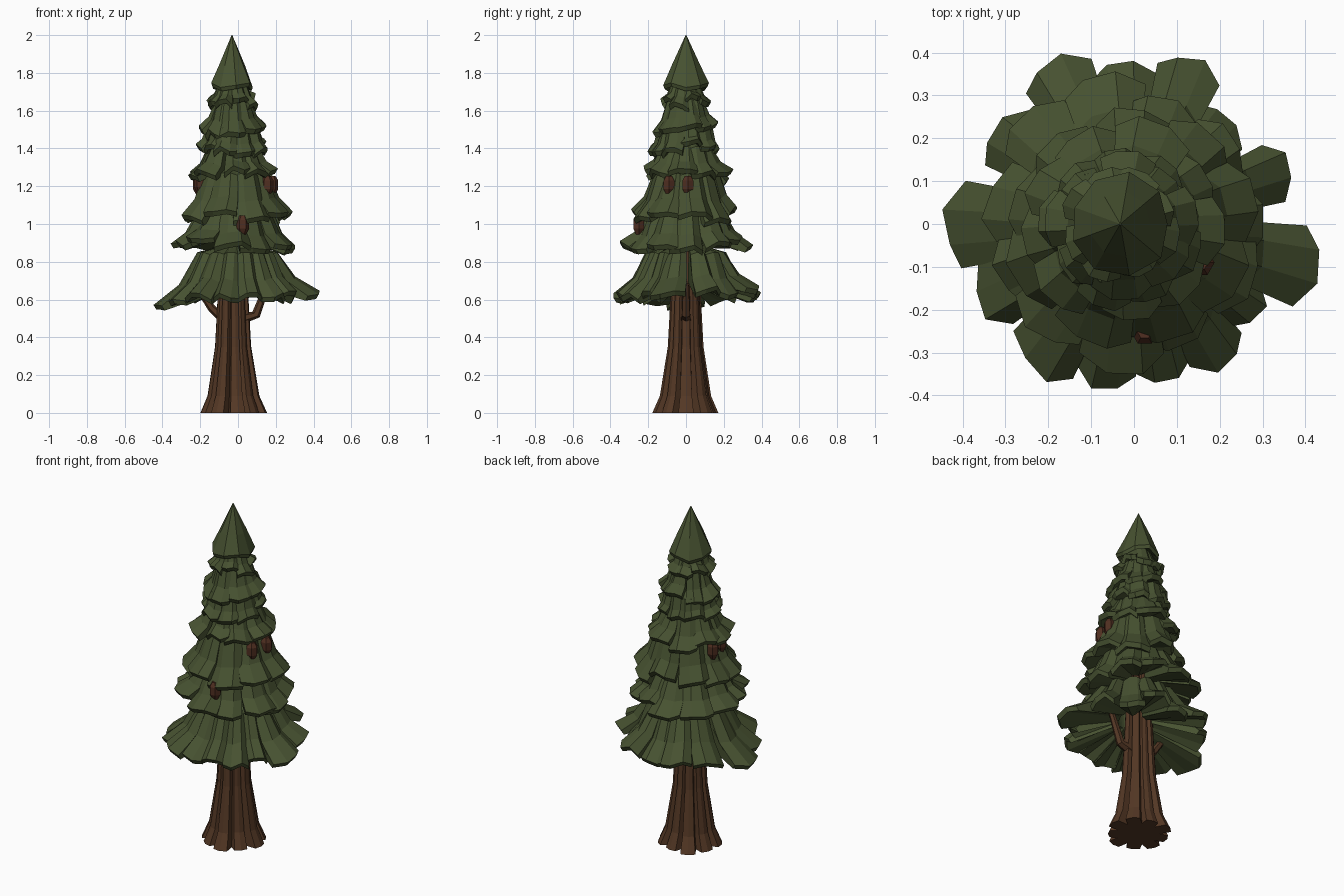
import bpy, bmesh, math, random
from mathutils import Vector

if "Cube" in bpy.data.objects:
    bpy.data.objects.remove(bpy.data.objects["Cube"])

random.seed(7)


def material(name, rgb):
    m = bpy.data.materials.new(name)
    m.diffuse_color = (*rgb, 1)
    m.use_nodes = True
    m.node_tree.nodes["Principled BSDF"].inputs["Base Color"].default_value = m.diffuse_color
    return m


GREEN = material("needle green", (0.062, 0.083, 0.030))
BARK = material("bark brown", (0.088, 0.039, 0.018))
CONE = material("cone red brown", (0.080, 0.028, 0.015))


def finish(bm, name, *mats):
    bmesh.ops.recalc_face_normals(bm, faces=bm.faces)
    me = bpy.data.meshes.new(name)
    bm.to_mesh(me)
    bm.free()
    for m in mats:
        me.materials.append(m)
    ob = bpy.data.objects.new(name, me)
    bpy.context.collection.objects.link(ob)
    return ob


def loft(bm, rings):
    """Join closed rings of points and cap both ends."""
    vs = [[bm.verts.new(p) for p in r] for r in rings]
    n = len(vs[0])
    for a, b in zip(vs, vs[1:]):
        for i in range(n):
            j = (i + 1) % n
            bm.faces.new((a[i], a[j], b[j], b[i]))
    bm.faces.new(vs[0][::-1])
    bm.faces.new(vs[-1])


def petal(bm, cx, ang, half, r_top, r, z_top, z_rim):
    """One solid, ridged bough of a tier, pointing out and down."""
    columns = []
    for s in (-1, -0.3, 0.45, 1):
        edge = abs(s) == 1
        k = (0.92 if edge else 1.0) * random.uniform(0.97, 1.02)
        zr = z_rim + random.uniform(-0.015, 0.02)
        h = z_top - zr
        drop = -0.012 if edge else 0.0
        section = [(r_top * 0.5, z_top + 0.02),
                   (r_top * k, z_top - 0.01 + drop),
                   ((r_top + 0.42 * (r - r_top)) * k, zr + 0.42 * h + drop),
                   (r * k, zr + 0.025 + drop),
                   (r * k - 0.015, zr + drop),
                   (r_top * 0.4, zr + 0.3 * h)]
        col = []
        for q, (rad, z) in enumerate(section):
            t = ang + s * half * (0.9 if q in (3, 4) else 1.0)
            col.append((cx + rad * math.cos(t), rad * math.sin(t), z))
        columns.append(col)
    loft(bm, columns)


# foliage tiers: centre x, top radius, rim radius, top z, rim z, boughs
TIERS = [(-0.03, 0.075, 0.142, 1.76, 1.635, 8),
         (-0.03, 0.095, 0.178, 1.67, 1.475, 8),
         (-0.027, 0.14, 0.195, 1.52, 1.385, 9),
         (-0.027, 0.14, 0.25, 1.42, 1.25, 9),
         (-0.01, 0.17, 0.29, 1.28, 1.03, 9),
         (-0.02, 0.20, 0.345, 1.07, 0.88, 11)]
for i, (cx, rt, r, zt, zr, n) in enumerate(TIERS):
    bm = bmesh.new()
    start = random.uniform(0, 6)
    for k in range(n):
        a = start + (k + random.uniform(-0.15, 0.15)) * math.tau / n
        petal(bm, cx, a, math.pi / n * random.uniform(1.1, 1.3), rt * random.uniform(0.95, 1.05),
              r * random.uniform(0.9, 1.04), zt, zr + random.uniform(-0.03, 0.03))
    finish(bm, f"foliage_tier_{i + 2}", GREEN)

# lowest tier: angle, half width, radius, rim height
BOUGHS = [(-14, 15, .445, .61), (20, 13, .39, .63), (48, 15, .34, .61), (70, 13, .41, .63),
          (94, 14, .385, .60), (117, 14, .425, .62), (145, 15, .40, .59), (180, 16, .445, .56),
          (207, 14, .405, .57), (235, 15, .415, .60), (259, 13, .39, .59), (281, 13, .37, .60),
          (303, 13, .395, .60), (323, 13, .36, .60)]
bm = bmesh.new()
for a, w, r, z in BOUGHS:
    petal(bm, 0, math.radians(a), math.radians(w), 0.215, r, 0.86, z)
finish(bm, "foliage_tier_bottom", GREEN)

# pointed crown with a ragged hem
bm = bmesh.new()
hem = [random.uniform(0.9, 1.08) for _ in range(9)]


def crown_ring(r, z, wobble):
    return [(-0.032 + r * h * math.cos(math.tau * i / 9), r * h * math.sin(math.tau * i / 9),
             z + wobble * (i % 3 - 1)) for i, h in enumerate(hem)]


loft(bm, [crown_ring(0.06, 1.75, 0), crown_ring(0.112, 1.715, 0.012), crown_ring(0.12, 1.735, 0.012),
          crown_ring(0.075, 1.84, 0), crown_ring(0.002, 2.0, 0)])
finish(bm, "foliage_crown", GREEN)

# ridged trunk with flared roots
bm = bmesh.new()
RIDGES = 9
flare = [random.uniform(0.9, 1.08) for _ in range(RIDGES)]
rings = []
for z, outer, inner in ((0, .17, .115), (.09, .132, .092), (.35, .092, .07), (.62, .078, .058), (1.0, .06, .045)):
    ring = []
    for k in range(RIDGES):
        for off, r in ((-0.33, outer), (0.0, outer * 1.03), (0.33, outer), (0.5, inner)):
            a = math.tau * (k + off) / RIDGES
            r *= flare[k] if r >= outer else 1
            ring.append((-0.03 + r * math.cos(a), r * math.sin(a), z))
    rings.append(ring)
loft(bm, rings)
trunk = finish(bm, "trunk", BARK, GREEN)
# moss on one root
for p in trunk.data.polygons:
    a = math.degrees(math.atan2(p.center.y, p.center.x + 0.03)) % 360
    if p.center.z < 0.09 and abs(p.normal.z) < 0.9 and 155 < a < 166:
        p.material_index = 1


def tube(name, path, radii, mat):
    bm = bmesh.new()
    pts = [Vector(p) for p in path]
    rings = []
    for i, p in enumerate(pts):
        d = (pts[min(i + 1, len(pts) - 1)] - pts[max(i - 1, 0)]).normalized()
        u = d.cross(Vector((0, 1, 0))).normalized()
        v = d.cross(u)
        rings.append([p + radii[i] * (u * math.cos(math.tau * k / 6) + v * math.sin(math.tau * k / 6))
                      for k in range(6)])
    loft(bm, rings)
    finish(bm, name, mat)


# bare branches under the foliage
tube("branch_left", [(-.08, 0, .50), (-.14, 0, .555), (-.23, .01, .69)], (.026, .021, .015), BARK)
tube("branch_right", [(.02, 0, .50), (.095, 0, .52), (.16, 0, .69)], (.03, .024, .016), BARK)

# hanging seed cones
for i, (x, y, z) in enumerate([(.155, -.09, 1.2), (.18, .01, 1.2), (-.205, .04, 1.2),
                               (-.2, -.045, 1.21), (.025, -.25, .99)]):
    tube(f"seed_cone_{i + 1}", [(x, y, z + .055), (x, y, z + .03), (x, y, z - .015), (x, y, z - .05)],
         (.018, .033, .033, .014), CONE)
